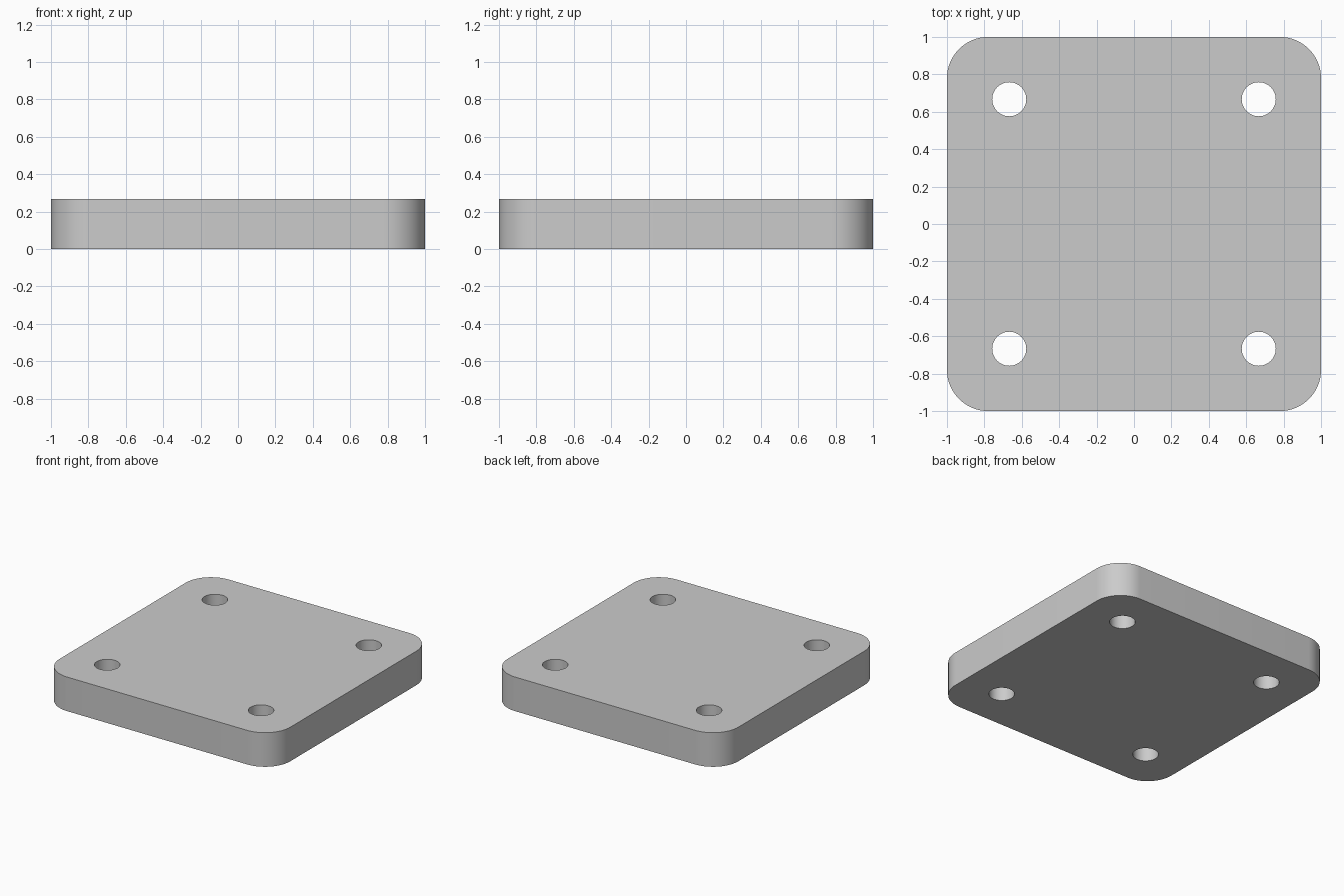
import bpy, bmesh
from math import radians

if "Cube" in bpy.data.objects:
    bpy.data.objects.remove(bpy.data.objects["Cube"])

HEIGHT = 0.267
CORNER_R = 0.22
HOLE_R = 0.091
HOLE_POS = 0.667

# Plate: square slab with rounded vertical corners
bm = bmesh.new()
bmesh.ops.create_cube(bm, size=1)
bmesh.ops.scale(bm, vec=(2, 2, HEIGHT), verts=bm.verts)
bmesh.ops.translate(bm, vec=(0, 0, HEIGHT / 2), verts=bm.verts)
uprights = [e for e in bm.edges if abs(e.verts[0].co.z - e.verts[1].co.z) > 0.1]
bmesh.ops.bevel(bm, geom=uprights, offset=CORNER_R, offset_type='OFFSET',
                segments=16, profile=0.5, affect='EDGES')
mesh = bpy.data.meshes.new("mounting_plate")
bm.to_mesh(mesh)
bm.free()
plate = bpy.data.objects.new("mounting_plate", mesh)
bpy.context.collection.objects.link(plate)

# Four through holes, one near each corner
for sx in (-1, 1):
    for sy in (-1, 1):
        bpy.ops.mesh.primitive_cylinder_add(
            vertices=48, radius=HOLE_R, depth=HEIGHT * 2,
            location=(sx * HOLE_POS, sy * HOLE_POS, HEIGHT / 2))
        cutter = bpy.context.object
        cutter.name = "hole_cutter"
        mod = plate.modifiers.new("screw_hole", 'BOOLEAN')
        mod.operation = 'DIFFERENCE'
        mod.solver = 'EXACT'
        mod.object = cutter
        bpy.ops.object.select_all(action='DESELECT')
        plate.select_set(True)
        bpy.context.view_layer.objects.active = plate
        bpy.ops.object.modifier_apply(modifier=mod.name)
        bpy.data.objects.remove(cutter)

# Smooth rounded walls, sharp rims
bpy.ops.object.shade_smooth_by_angle(angle=radians(30))
